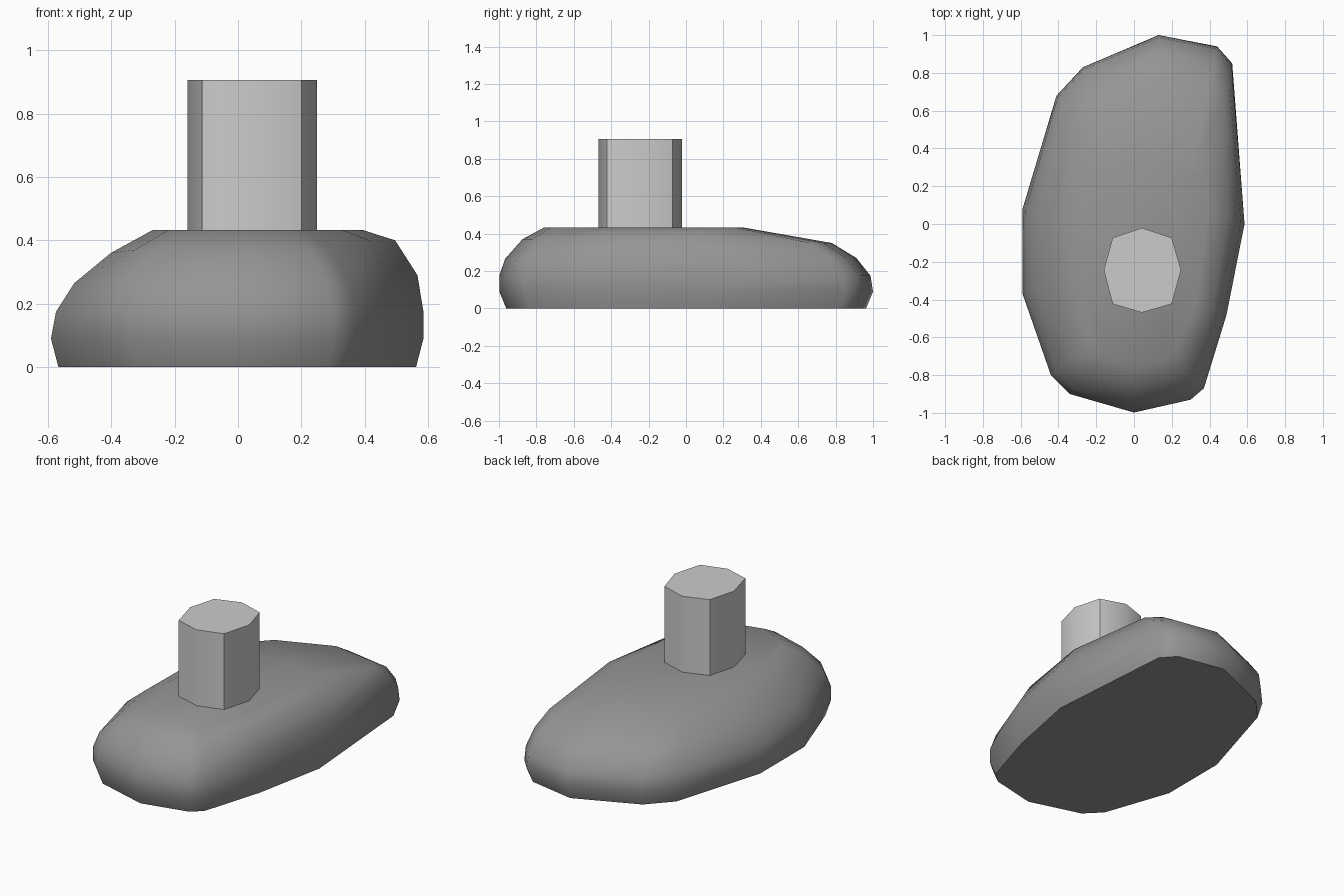
import bpy, bmesh, math

if "Cube" in bpy.data.objects:
    bpy.data.objects.remove(bpy.data.objects["Cube"])

def finish(name, bm, angle):
    bmesh.ops.recalc_face_normals(bm, faces=bm.faces)
    me = bpy.data.meshes.new(name)
    bm.to_mesh(me)
    bm.free()
    ob = bpy.data.objects.new(name, me)
    bpy.context.collection.objects.link(ob)
    bpy.ops.object.select_all(action='DESELECT')
    ob.select_set(True)
    bpy.context.view_layer.objects.active = ob
    bpy.ops.object.shade_smooth_by_angle(angle=math.radians(angle))
    return ob

def loft(rings):
    bm = bmesh.new()
    loops = [[bm.verts.new(p) for p in r] for r in rings]
    n = len(loops[0])
    for a, b in zip(loops, loops[1:]):
        for i in range(n):
            j = (i + 1) % n
            bm.faces.new((a[i], a[j], b[j], b[i]))
    bm.faces.new(loops[0][::-1])
    bm.faces.new(loops[-1])
    return bm

# Side profiles as (height, fraction of the way from outline to plateau)
profiles = {
    'L': [(.175, .05), (.265, .23), (.36, .59)],
    'R': [(.175, 0), (.29, .1), (.40, .47)],
    'B': [(.175, .02), (.27, .13), (.35, .32)],
    'F': [(.175, 0), (.265, .13), (.37, .52)],
}
# Widest outline point, matching plateau point, profile
outline = [
    (.585, 0, .395, .10, 'R'), (.52, .85, .38, .27, 'B'),
    (.44, .94, .31, .30, 'B'), (.13, 1.0, .13, .31, 'B'),
    (-.27, .83, -.06, .26, 'B'), (-.41, .68, -.13, .20, 'B'),
    (-.59, .08, -.26, -.05, 'L'), (-.59, -.37, -.27, -.30, 'L'),
    (-.44, -.80, -.22, -.62, 'F'), (-.34, -.90, -.16, -.70, 'F'),
    (0, -.998, 0, -.76, 'F'), (.30, -.93, .16, -.72, 'F'),
    (.37, -.87, .21, -.67, 'F'), (.49, -.48, .33, -.42, 'R'),
]
rings = [[(x * .96, y * .963, 0) for x, y, *_ in outline],
         [(x, y, .09) for x, y, *_ in outline]]
for k in range(3):
    ring = []
    for x, y, u, v, kind in outline:
        z, f = profiles[kind][k]
        ring.append((x + (u - x) * f, y + (v - y) * f, z))
    rings.append(ring)
rings.append([(u, v, .432) for x, y, u, v, kind in outline])

# Rounded stone base
base = finish("stone_base", loft(rings), 40)
grey = bpy.data.materials.new("dark_grey")
grey.diffuse_color = (.3, .3, .3, 1)
grey.use_nodes = True
grey.node_tree.nodes["Principled BSDF"].inputs["Base Color"].default_value = grey.diffuse_color
base.data.materials.append(grey)

# Eight-sided peg
section = [(.207, 0), (.158, .17), (0, .222), (-.155, .17),
           (-.202, 0), (-.155, -.18), (0, -.226), (.158, -.18)]
finish("peg", loft([[(.042 + x, -.243 + y, z) for x, y in section]
                    for z in (.40, .905)]), 40)
